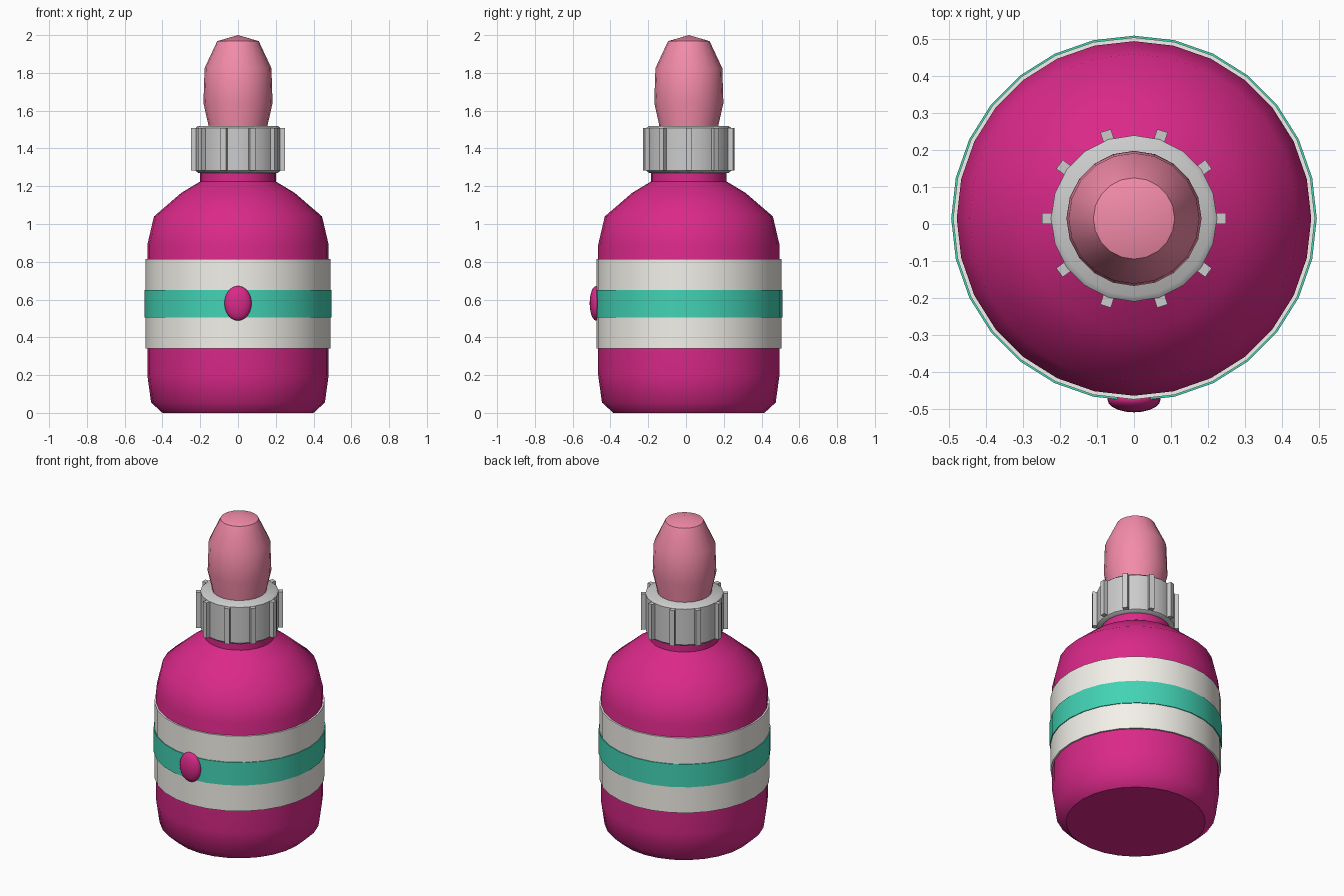
import bpy, bmesh, math
from mathutils import Matrix

if "Cube" in bpy.data.objects:
    bpy.data.objects.remove(bpy.data.objects["Cube"])

CY = 0.015  # bottle axis, set back a little because the button sticks out in front


def material(name, rgb):
    m = bpy.data.materials.new(name)
    m.diffuse_color = (*rgb, 1)
    m.use_nodes = True
    m.node_tree.nodes["Principled BSDF"].inputs["Base Color"].default_value = m.diffuse_color
    return m


magenta = material("magenta", (0.70, 0.022, 0.25))
cream = material("cream", (0.90, 0.88, 0.82))
teal = material("teal", (0.055, 0.65, 0.46))
pink = material("pink", (0.90, 0.26, 0.40))


def finish(name, bm, mat=None, smooth=None):
    bmesh.ops.recalc_face_normals(bm, faces=bm.faces)
    me = bpy.data.meshes.new(name)
    bm.to_mesh(me)
    bm.free()
    ob = bpy.data.objects.new(name, me)
    bpy.context.collection.objects.link(ob)
    if mat:
        me.materials.append(mat)
    if smooth:
        bpy.ops.object.select_all(action='DESELECT')
        bpy.context.view_layer.objects.active = ob
        ob.select_set(True)
        bpy.ops.object.shade_smooth_by_angle(angle=math.radians(smooth))
    return ob


def lathe(name, profile, sides, mat=None):
    """Revolve (radius, z) points round the bottle axis and cap both ends."""
    bm = bmesh.new()
    rings = []
    for r, z in profile:
        if r == 0:
            rings.append([bm.verts.new((0, CY, z))] * sides)
        else:
            rings.append([bm.verts.new((r * math.cos(math.tau * i / sides),
                                        CY + r * math.sin(math.tau * i / sides), z))
                          for i in range(sides)])
    for a, b in zip(rings, rings[1:]):
        for i in range(sides):
            j = (i + 1) % sides
            quad = list(dict.fromkeys((a[i], a[j], b[j], b[i])))
            bm.faces.new(quad)
    for ring in (rings[0], rings[-1]):
        if len(set(ring)) > 2:
            bm.faces.new(ring)
    return finish(name, bm, mat, 40)


# Bottle with rounded base, sloping shoulder and neck
lathe("bottle_body", [(0.40, 0), (0.46, 0.055), (0.48, 0.20), (0.48, 0.89), (0.445, 1.04),
                      (0.30, 1.165), (0.20, 1.225), (0.20, 1.30)], 28, magenta)

# Label bands
lathe("wide_band", [(0.49, 0.34), (0.49, 0.815)], 28, cream)
lathe("stripe_band", [(0.495, 0.505), (0.495, 0.65)], 28, teal)

# Screw collar and its grip ribs
lathe("collar", [(0.21, 1.27), (0.225, 1.282), (0.225, 1.508), (0.21, 1.52)], 20)
bm = bmesh.new()
for i in range(10):
    m = (Matrix.Translation((0, CY, 1.395)) @ Matrix.Rotation(math.tau * i / 10, 4, 'Z')
         @ Matrix.Translation((0.232, 0, 0)) @ Matrix.Diagonal((0.035, 0.03, 0.225, 1)))
    bmesh.ops.create_cube(bm, size=1, matrix=m)
finish("collar_ribs", bm)

# Soft teat
lathe("teat", [(0.157, 1.50), (0.157, 1.525), (0.183, 1.64), (0.177, 1.825), (0.11, 1.968), (0, 2.0)],
      20, pink)

# Oval button on the front
bm = bmesh.new()
bmesh.ops.create_uvsphere(bm, u_segments=20, v_segments=12, radius=1,
                          matrix=Matrix.Translation((0, -0.475, 0.58)) @ Matrix.Diagonal((0.072, 0.035, 0.092, 1)))
finish("front_button", bm, magenta, 60)
